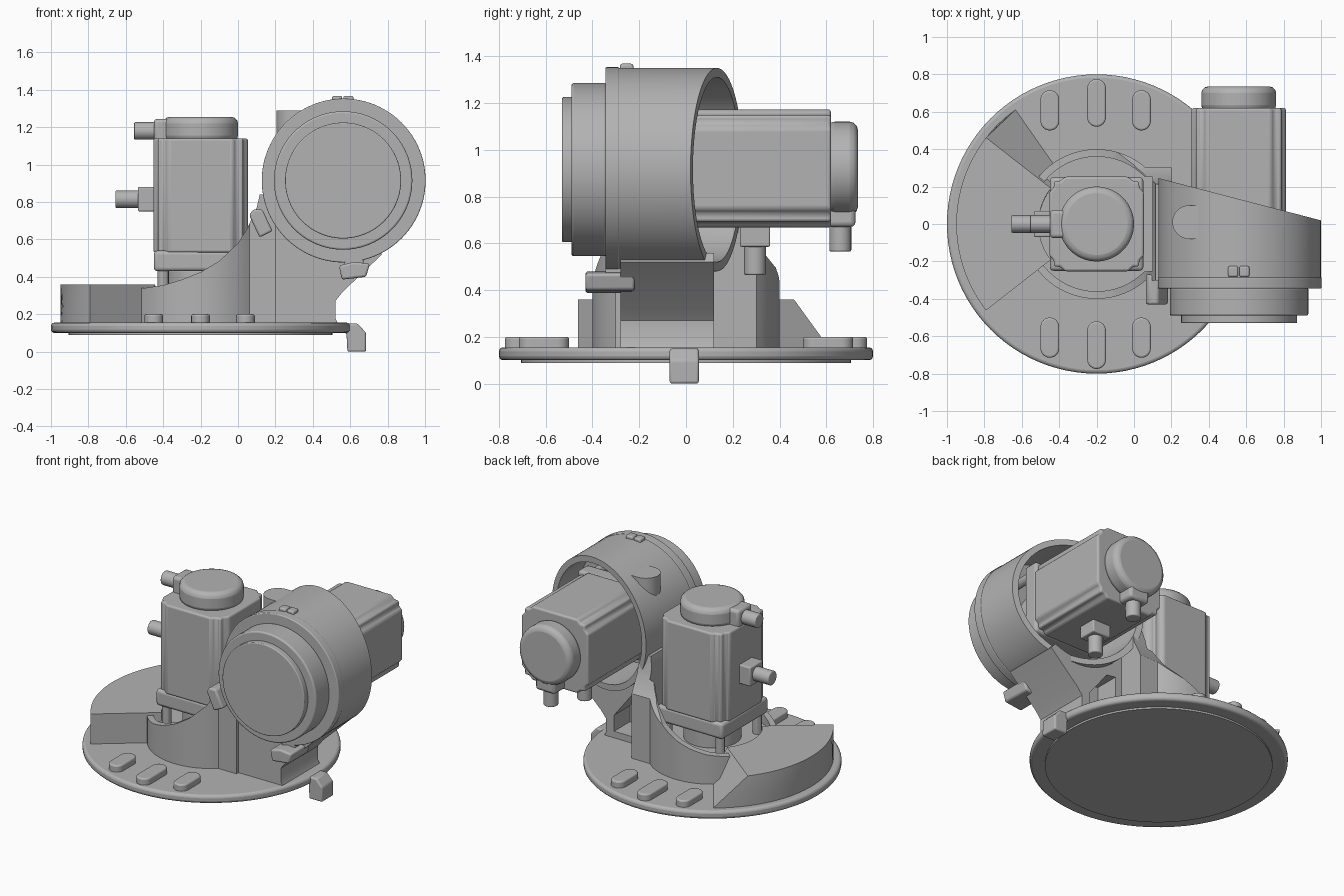
import bpy, bmesh, math
from mathutils import Matrix, Vector

if "Cube" in bpy.data.objects:
    bpy.data.objects.remove(bpy.data.objects["Cube"])

grey = bpy.data.materials.new("machine grey")
grey.use_nodes = True
grey.diffuse_color = (0.45, 0.45, 0.45, 1)
grey.node_tree.nodes["Principled BSDF"].inputs["Base Color"].default_value = (0.45, 0.45, 0.45, 1)


def activate(ob):
    bpy.ops.object.select_all(action="DESELECT")
    ob.select_set(True)
    bpy.context.view_layer.objects.active = ob


def loft(name, low, high, bevel=0, matrix=None):
    """Closed solid between two matching loops of 3D points."""
    bm = bmesh.new()
    a = [bm.verts.new(p) for p in low]
    b = [bm.verts.new(p) for p in high]
    bm.faces.new(a)
    bm.faces.new(b)
    for i in range(len(a)):
        j = (i + 1) % len(a)
        bm.faces.new((a[i], a[j], b[j], b[i]))
    bmesh.ops.recalc_face_normals(bm, faces=bm.faces)
    mesh = bpy.data.meshes.new(name)
    bm.to_mesh(mesh)
    bm.free()
    mesh.materials.append(grey)
    ob = bpy.data.objects.new(name, mesh)
    bpy.context.collection.objects.link(ob)
    if matrix:
        mesh.transform(matrix)
    if bevel:
        mod = ob.modifiers.new("bevel", "BEVEL")
        mod.width, mod.segments, mod.angle_limit = bevel, 3, math.radians(40)
    activate(ob)
    bpy.ops.object.shade_smooth_by_angle(angle=math.radians(30))
    return ob


def prism(name, pts, a, b, axis="z", bevel=0, matrix=None):
    place = {"x": lambda p, h: (h, p[0], p[1]),
             "y": lambda p, h: (p[0], h, p[1]),
             "z": lambda p, h: (p[0], p[1], h)}[axis]
    return loft(name, [place(p, a) for p in pts], [place(p, b) for p in pts], bevel, matrix)


def arc(cx, cy, r, start, end, n):
    angles = [math.radians(start + (end - start) * i / n) for i in range(n + 1)]
    return [(cx + r * math.cos(t), cy + r * math.sin(t)) for t in angles]


def circle(cx, cy, r, n=64):
    return arc(cx, cy, r, 0, 360, n)[:-1]


def rect(x0, x1, y0, y1):
    return [(x0, y0), (x1, y0), (x1, y1), (x0, y1)]


def cut(ob, *cutters):
    activate(ob)
    for c in cutters:
        mod = ob.modifiers.new("cut", "BOOLEAN")
        mod.operation, mod.solver, mod.object = "DIFFERENCE", "EXACT", c
        bpy.ops.object.modifier_apply(modifier=mod.name)
    bpy.ops.object.shade_smooth_by_angle(angle=math.radians(30))


BX = -0.2               # centre of the base
RX, RZ = 0.565, 0.915   # centre of the tilting ring

# Base disc, underside plate, edge foot
prism("base_disc", circle(BX, 0, 0.8, 96), 0.1, 0.155, bevel=0.018)
prism("base_underside", circle(BX, 0, 0.705, 96), 0.088, 0.11)
prism("edge_foot", [(0.56, 0.1), (0.58, 0.1), (0.585, 0), (0.685, 0), (0.685, 0.1),
                    (0.64, 0.15), (0.56, 0.15)], -0.07, 0.055, "y", 0.012)

# Raised oblong pads on both sides of the disc
for side in (-1, 1):
    for i, (x, inner, outer) in enumerate([(-0.45, 0.5, 0.715), (BX, 0.52, 0.775), (0.04, 0.5, 0.715)]):
        lo, hi = sorted((side * inner, side * outer))
        pts = arc(x, hi - 0.05, 0.05, 0, 180, 12) + arc(x, lo + 0.05, 0.05, 180, 360, 12)
        prism(f"base_pad_{'back' if side > 0 else 'front'}_{i + 1}", pts, 0.14, 0.2, bevel=0.01)


# Sector housing with a sloping back end
def sector(start, z):
    pts = arc(BX, 0, 0.75, start, 218, 32) + arc(BX, 0, 0.31, 218, start, 32)
    return [(x, y, z) for x, y in pts]


loft("sector_housing", sector(125, 0.15), sector(142, 0.36))

# Cutters shared by the casting
ring_bore = prism("ring_bore", circle(RX, RZ, 0.395), -0.22, 0.6, "y")
scoop = prism("scoop", [(-0.8, 0.335), (-0.5, 0.34), (-0.4, 0.355), (-0.3, 0.385), (-0.2, 0.425),
                        (-0.1, 0.485), (0, 0.58), (0.05, 0.66), (0.1, 0.77), (0.13, 0.9),
                        (0.13, 1.5), (-0.8, 1.5)], -0.6, 0.6, "y")
cup_well = prism("cup_well", arc(BX, 0, 0.36, 45, 315, 48) + [(0.1, -0.25), (0.1, 0.25)], 0.3, 1.2)
back_slope = prism("back_slope", [(0.45, 0.44), (0.38, 0.5), (0.3, 0.6), (0.24, 0.72),
                                  (0.2, 0.9), (0.45, 0.9)], -0.6, 0.6, "x")
pocket = prism("pocket", [(0.25, 0.2), (0.46, 0.2), (0.46, 0.31), (0.32, 0.49), (0.25, 0.5)],
               -0.05, 0.5, "y")
cutters = [ring_bore, scoop, cup_well, back_slope, pocket]

# Cup around the upright motor
cup = prism("motor_cup", arc(BX, 0, 0.4, 49, 311, 72) + [(0.2, -0.302), (0.2, 0.302)], 0.14, 0.84)
cut(cup, scoop, back_slope, cup_well, ring_bore)

# Neck carrying the ring
neck = prism("ring_neck", [(0.12, 0.14), (0.54, 0.14), (0.52, 0.18), (0.52, 0.27), (0.56, 0.32),
                           (0.77, 0.52), (0.7, 0.6), (0.3, 0.75), (0.16, 0.85), (0.12, 0.8)],
             -0.28, 0.12, "y")
cut(neck, ring_bore, pocket)

# Tilting ring with a slanted back rim
rim = circle(RX, RZ, 0.435, 96)
ring = loft("tilt_ring", [(x, -0.29, z) for x, z in rim],
            [(x, 0.235 - 0.26 * (x - 0.17), z) for x, z in rim])
cut(ring, ring_bore)
boss = prism("ring_boss", arc(0.295, 0.01, 0.09, 90, 270, 16) + [(0.36, -0.08), (0.36, 0.1)], 0.9, 1.29)
cut(boss, ring_bore)
for c in cutters:
    bpy.data.objects.remove(c)

# Stepped output face of the ring
prism("ring_flange", circle(RX, RZ, 0.438, 96), -0.345, -0.285, "y", 0.006)
prism("output_drum", circle(RX - 0.003, RZ, 0.37, 96), -0.49, -0.34, "y", 0.01)
prism("output_disc", circle(RX - 0.003, RZ, 0.31, 96), -0.53, -0.48, "y", 0.006)

# Stops and top studs
prism("side_stop", [(0.06, 0.73), (0.115, 0.61), (0.185, 0.645), (0.13, 0.76), (0.08, 0.76)],
      -0.43, -0.27, "y", 0.012)
prism("lower_stop", [(0.54, 0.46), (0.555, 0.385), (0.685, 0.4), (0.705, 0.47), (0.62, 0.48)],
      -0.43, -0.22, "y", 0.012)
prism("lower_stop_post", rect(0.57, 0.67, 0.42, 0.53), -0.345, -0.27, "y", 0.008)
for name, x in (("left", 0.59), ("right", 0.53)):
    prism(f"top_stud_{name}", rect(x - 0.027, x + 0.027, -0.283, -0.225), 1.32, 1.368, bevel=0.01)


# Motor with cap, connectors and mounting flange, built along local z
def motor(label, matrix):
    def part(name, pts, a, b, axis="z", bevel=0.012):
        prism(f"{label}_{name}", pts, a, b, axis, bevel, matrix)

    quarter = [(0.253, 0.17), (0.228, 0.195), (0.228, 0.228), (0.195, 0.228), (0.17, 0.253)]
    outline = []
    for q in range(4):
        turn = Matrix.Rotation(q * math.pi / 2, 2)
        outline += [tuple(turn @ Vector(p)) for p in quarter]
    part("body", outline, 0.1, 0.71)
    part("base", rect(-0.25, 0.25, -0.25, 0.25), 0, 0.11, bevel=0.02)
    part("flange", circle(0, 0, 0.18), -0.14, 0.01)
    part("end_cap", circle(0, 0, 0.2), 0.69, 0.825, bevel=0.035)
    part("cap_outlet", rect(-0.25, -0.05, -0.075, 0.075), 0.69, 0.815, bevel=0.02)
    part("cap_plug", circle(0, 0.75, 0.047, 24), -0.355, -0.2, "x", 0.006)
    part("side_block", rect(-0.07, 0.07, 0.32, 0.45), -0.335, -0.2, "x", 0.008)
    part("side_plug", circle(0, 0.385, 0.047, 24), -0.455, -0.32, "x", 0.006)
    for i in range(4):
        x, y = ((1, 1), (-1, 1), (-1, -1), (1, -1))[i]
        part(f"bolt_{i + 1}", circle(0.2 * x, 0.2 * y, 0.03, 12), -0.14, 0.01, bevel=0)


motor("upright_motor", Matrix.Translation((BX, 0, 0.43)))
# Local z points back and local x points up on the tilting motor
lay_down = Matrix(((0, 1, 0, 0.56), (0, 0, 1, -0.09), (1, 0, 0, 0.92), (0, 0, 0, 1)))
motor("tilt_motor", lay_down)
